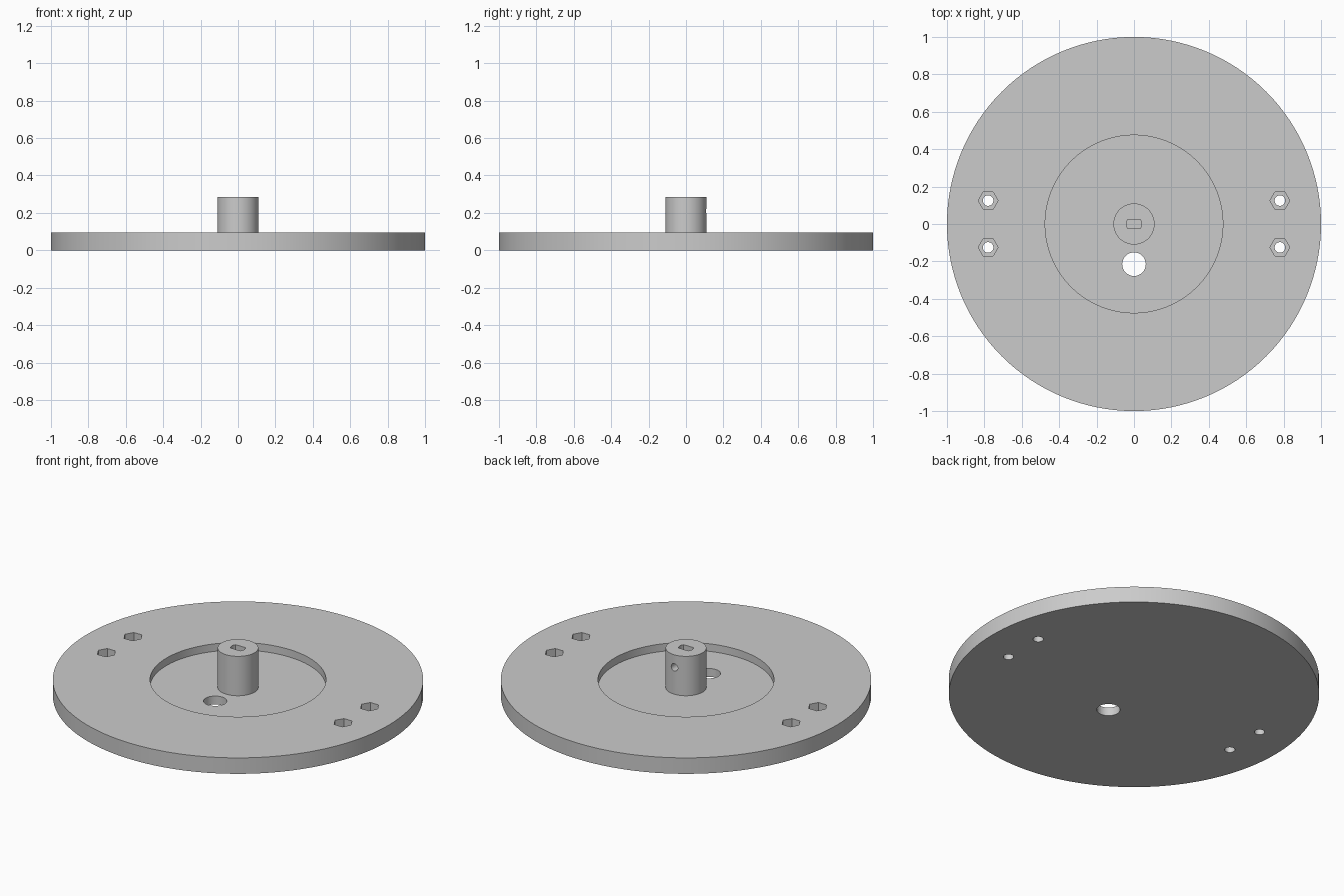
import bpy, bmesh, math
from mathutils import Matrix, Vector

cube = bpy.data.objects.get("Cube")
if cube:
    bpy.data.objects.remove(cube, do_unlink=True)

PLATE_TOP, FLOOR, POST_TOP = 0.095, 0.05, 0.285
POST_R, RECESS_R = 0.11, 0.475

grey = bpy.data.materials.new("plain grey")
grey.use_nodes = True
colour = (0.6, 0.6, 0.6, 1)
grey.diffuse_color = colour
grey.node_tree.nodes["Principled BSDF"].inputs["Base Color"].default_value = colour


def add_object(name, bm):
    bmesh.ops.recalc_face_normals(bm, faces=bm.faces)
    mesh = bpy.data.meshes.new(name)
    bm.to_mesh(mesh)
    bm.free()
    mesh.materials.append(grey)
    obj = bpy.data.objects.new(name, mesh)
    bpy.context.collection.objects.link(obj)
    return obj


def lathe(name, profile, sides):
    bm = bmesh.new()
    verts = [bm.verts.new((r, 0, z)) for r, z in profile]
    edges = [bm.edges.new(pair) for pair in zip(verts, verts[1:])]
    bmesh.ops.spin(bm, geom=verts + edges, cent=(0, 0, 0), axis=(0, 0, 1),
                   angle=math.tau, steps=sides)
    bmesh.ops.remove_doubles(bm, verts=bm.verts, dist=1e-5)
    return add_object(name, bm)


def prism(bm, outline, bottom, top):
    face = bm.faces.new([bm.verts.new((x, y, bottom)) for x, y in outline])
    new = bmesh.ops.extrude_face_region(bm, geom=[face])["geom"]
    moved = [v for v in new if isinstance(v, bmesh.types.BMVert)]
    bmesh.ops.translate(bm, verts=moved, vec=(0, 0, top - bottom))


def ring(x, y, radius, sides):
    steps = [math.tau * i / sides for i in range(sides)]
    return [(x + radius * math.cos(a), y + radius * math.sin(a)) for a in steps]


def cut(target, name, bm):
    cutter = add_object(name, bm)
    mod = target.modifiers.new(name, "BOOLEAN")
    mod.operation, mod.solver, mod.object = "DIFFERENCE", "EXACT", cutter
    bpy.ops.object.modifier_apply(modifier=name)
    bpy.data.objects.remove(cutter, do_unlink=True)


# Disc with round recess and central post
body = lathe("disc_with_post", [
    (0, 0), (1, 0), (1, PLATE_TOP), (RECESS_R, PLATE_TOP), (RECESS_R, FLOOR),
    (POST_R, FLOOR), (POST_R, POST_TOP), (0, POST_TOP)], 128)
bpy.context.view_layer.objects.active = body
body.select_set(True)

# Round through holes: four bolt holes and the larger hole beside the post
bolts = [(sx * 0.78, sy * 0.125) for sx in (-1, 1) for sy in (-1, 1)]
bm = bmesh.new()
for x, y in bolts:
    prism(bm, ring(x, y, 0.028, 32), -0.1, 0.2)
prism(bm, ring(0, -0.215, 0.063, 48), -0.1, 0.2)
cut(body, "through_holes", bm)

# Hexagonal nut pockets
bm = bmesh.new()
for x, y in bolts:
    prism(bm, ring(x, y, 0.053, 6), 0.04, 0.2)
cut(body, "nut_pockets", bm)

# Shaft socket: a round bore with two flats
bm = bmesh.new()
socket = [(x, max(-0.025, min(0.025, y))) for x, y in ring(0, 0, 0.041, 48)
          if abs(y) < 0.025 or abs(x) > 0.031]
prism(bm, socket, FLOOR, 0.4)
cut(body, "shaft_socket", bm)

# Set screw hole in the back of the post
bm = bmesh.new()
prism(bm, ring(0, 0, 0.022, 32), 0, 0.2)
bm.transform(Matrix.Translation(Vector((0, 0, 0.21))) @ Matrix.Rotation(-math.pi / 2, 4, "X"))
cut(body, "set_screw_hole", bm)

bpy.ops.object.shade_smooth_by_angle(angle=math.radians(30))
